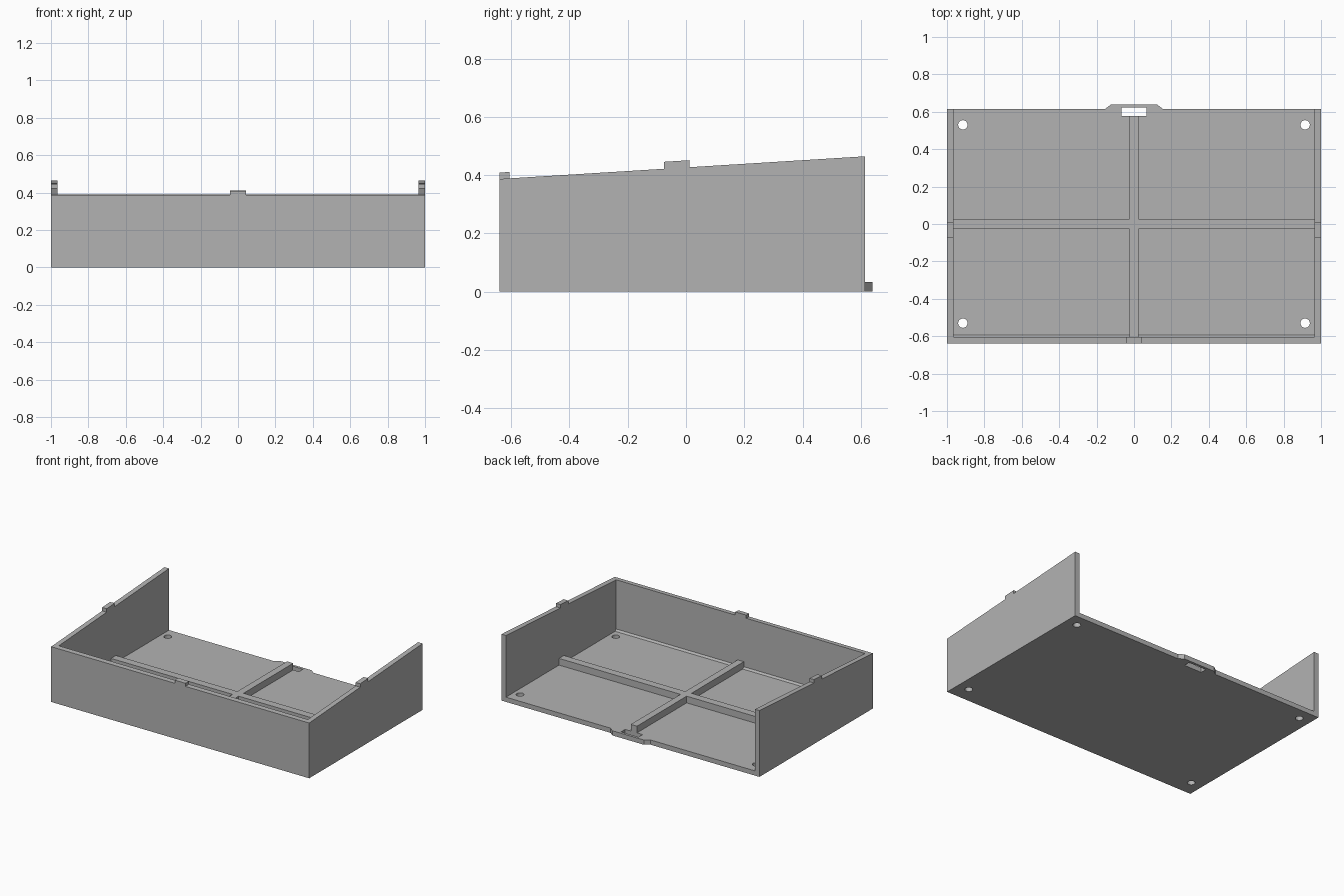
import bpy, bmesh
from mathutils import Vector

cube = bpy.data.objects.get("Cube")
if cube:
    bpy.data.objects.remove(cube, do_unlink=True)

grey = bpy.data.materials.new("plain grey")
grey.use_nodes = True
grey.diffuse_color = (0.45, 0.45, 0.45, 1)
grey.node_tree.nodes["Principled BSDF"].inputs["Base Color"].default_value = (0.45, 0.45, 0.45, 1)

# Main dimensions
FRONT, BACK, SIDE = -0.64, 0.615, 1.0
WALL, FLOOR = 0.035, 0.033
INNER = SIDE - WALL
INNER_FRONT = FRONT + WALL


def slope(y):
    """Height of the sloping rim at depth y."""
    return 0.387 + (y - FRONT) * 0.062


def extrude(bm, points, vector):
    """Add a prism: a flat outline swept along a vector."""
    face = bm.faces.new([bm.verts.new(p) for p in points])
    result = bmesh.ops.extrude_face_region(bm, geom=[face], use_keep_orig=True)
    moved = [v for v in result["geom"] if isinstance(v, bmesh.types.BMVert)]
    bmesh.ops.translate(bm, verts=moved, vec=Vector(vector))


def finish(name, bm):
    bmesh.ops.recalc_face_normals(bm, faces=bm.faces)
    mesh = bpy.data.meshes.new(name)
    bm.to_mesh(mesh)
    bm.free()
    mesh.materials.append(grey)
    ob = bpy.data.objects.new(name, mesh)
    bpy.context.collection.objects.link(ob)
    return ob


def prism(name, points, vector):
    bm = bmesh.new()
    extrude(bm, points, vector)
    return finish(name, bm)


# Floor with the tapered latch tab at the back
outline = [(-INNER, INNER_FRONT), (INNER, INNER_FRONT), (INNER, BACK), (0.155, BACK),
           (0.122, 0.64), (-0.122, 0.64), (-0.155, BACK), (-INNER, BACK)]
floor = prism("floor", [(x, y, 0) for x, y in outline], (0, 0, FLOOR))

# Screw holes and latch slot cut through the floor
bm = bmesh.new()
for sx in (-1, 1):
    for sy in (-1, 1):
        ring = bmesh.ops.create_cone(bm, cap_ends=True, segments=32,
                                     radius1=0.025, radius2=0.025, depth=0.2)
        bmesh.ops.translate(bm, verts=ring["verts"], vec=(sx * 0.915, sy * 0.53, 0))
slot = [(-0.068, 0.577), (0.068, 0.577), (0.068, 0.622), (-0.068, 0.622)]
extrude(bm, [(x, y, -0.1) for x, y in slot], (0, 0, 0.2))
cutter = finish("floor_cutter", bm)
cutter.hide_render = True
cut = floor.modifiers.new("holes", "BOOLEAN")
cut.operation = "DIFFERENCE"
cut.solver = "EXACT"
cut.object = cutter
bpy.context.view_layer.objects.active = floor
bpy.ops.object.modifier_apply(modifier=cut.name)
bpy.data.objects.remove(cutter, do_unlink=True)

# Sloping side walls, each with a locating bump on the rim
a, b, rise = -0.075, 0.012, 0.024
profile = [(FRONT, 0), (BACK, 0), (BACK, slope(BACK)), (b, slope(b)), (b, slope(b) + rise),
           (a, slope(a) + rise), (a, slope(a)), (FRONT, slope(FRONT))]
for name, x in (("left_wall", INNER), ("right_wall", -SIDE)):
    prism(name, [(x, y, z) for y, z in profile], (WALL, 0, 0))

# Front wall, with a small sloped fillet where it meets the floor
prism("front_wall",
      [(-INNER, FRONT, 0), (-INNER, INNER_FRONT, 0), (-INNER, INNER_FRONT, slope(INNER_FRONT)),
       (-INNER, FRONT, slope(FRONT))], (2 * INNER, 0, 0))
prism("front_fillet",
      [(-INNER, INNER_FRONT, FLOOR), (-INNER, INNER_FRONT + 0.012, FLOOR),
       (-INNER, INNER_FRONT, FLOOR + 0.012)], (2 * INNER, 0, 0))

# Locating bump on the front rim
prism("front_bump",
      [(-0.042, FRONT, slope(FRONT)), (-0.042, INNER_FRONT, slope(INNER_FRONT)),
       (-0.042, INNER_FRONT, slope(INNER_FRONT) + 0.022),
       (-0.042, FRONT, slope(FRONT) + 0.022)], (0.084, 0, 0))

# Crossed divider ribs on the floor
w, d, rear = 0.024, 0.027, 0.577
cross = [(-w, INNER_FRONT), (w, INNER_FRONT), (w, -d), (INNER, -d), (INNER, d), (w, d),
         (w, rear), (-w, rear), (-w, d), (-INNER, d), (-INNER, -d), (-w, -d)]
prism("cross_ribs", [(x, y, FLOOR) for x, y in cross], (0, 0, 0.047))
